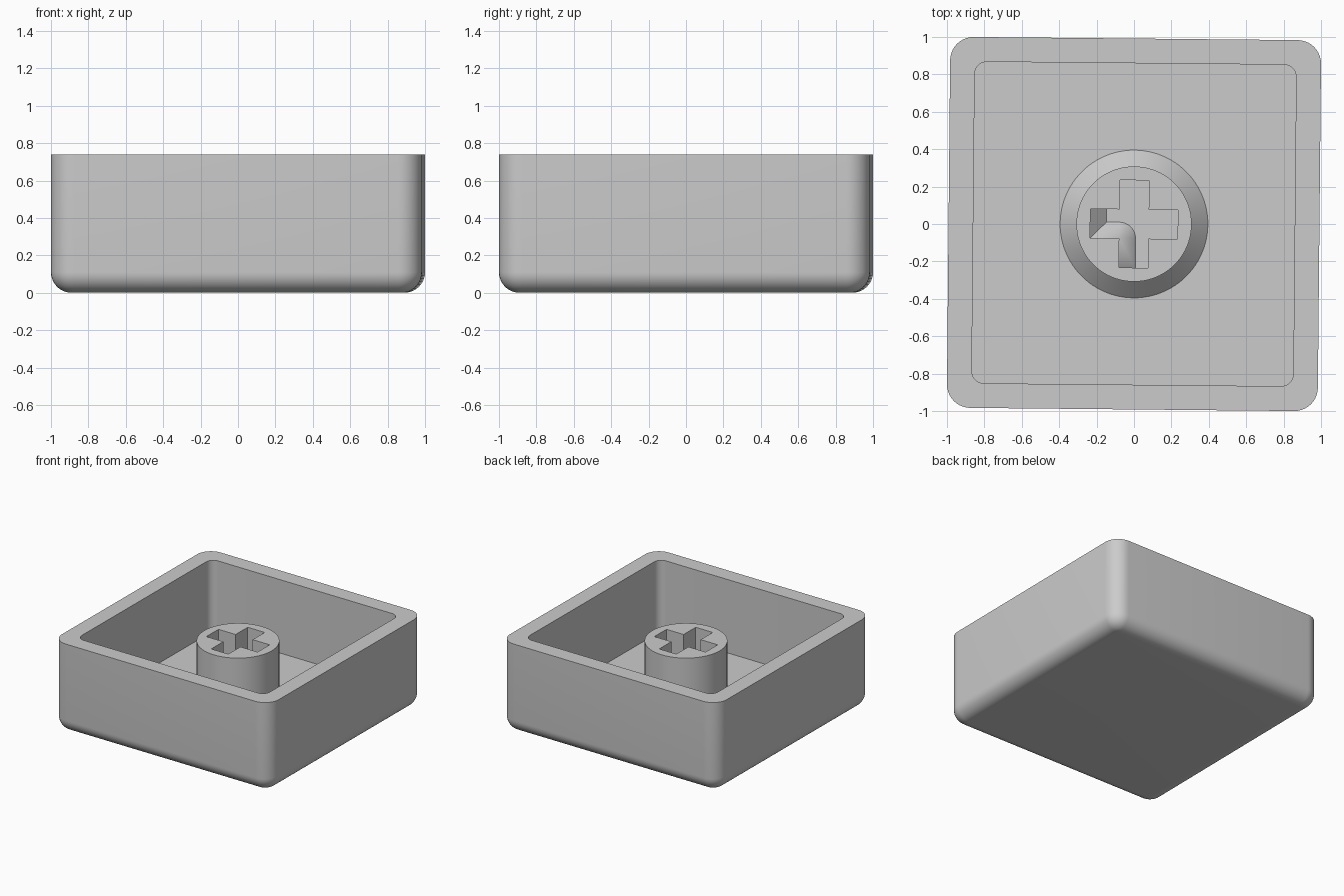
import bpy, bmesh, math

if "Cube" in bpy.data.objects:
    bpy.data.objects.remove(bpy.data.objects["Cube"])

H, HALF, WALL, FLOOR = 0.738, 0.9915, 0.132, 0.135
STEM_TOP, STEM_R, CHAMFER = 0.625, 0.308, 0.087
ARM, ARM_W = 0.234, 0.078
TURN = math.radians(-0.55)

grey = bpy.data.materials.new("plain grey")
grey.diffuse_color = (0.6, 0.6, 0.6, 1)
grey.use_nodes = True
grey.node_tree.nodes["Principled BSDF"].inputs["Base Color"].default_value = grey.diffuse_color


def make(name, rings, closed=True):
    """Loft point rings into a mesh object; cap both ends when closed."""
    bm = bmesh.new()
    loops = [[bm.verts.new(p) for p in ring] for ring in rings]
    n = len(loops[0])
    for a, b in zip(loops, loops[1:]):
        for i in range(n):
            j = (i + 1) % n
            bm.faces.new((a[i], a[j], b[j], b[i]))
    if closed:
        bm.faces.new(loops[0][::-1])
        bm.faces.new(loops[-1])
    bmesh.ops.recalc_face_normals(bm, faces=bm.faces)
    mesh = bpy.data.meshes.new(name)
    bm.to_mesh(mesh)
    bm.free()
    mesh.materials.append(grey)
    obj = bpy.data.objects.new(name, mesh)
    bpy.context.collection.objects.link(obj)
    obj.rotation_euler.z = TURN
    return obj


def activate(obj):
    bpy.ops.object.select_all(action='DESELECT')
    obj.select_set(True)
    bpy.context.view_layer.objects.active = obj


def smooth(obj):
    activate(obj)
    bpy.ops.object.shade_smooth_by_angle(angle=math.radians(30))


def rounded_square(half, r, z, steps=10):
    pts = []
    for k, (sx, sy) in enumerate(((1, 1), (-1, 1), (-1, -1), (1, -1))):
        for i in range(steps + 1):
            a = math.pi / 2 * (k + i / steps)
            pts.append((sx * (half - r) + r * math.cos(a),
                        sy * (half - r) + r * math.sin(a), z))
    return pts


def circle(r, z, n=96):
    return [(r * math.cos(2 * math.pi * i / n), r * math.sin(2 * math.pi * i / n), z)
            for i in range(n)]


# Open shell: rounded bottom edge, outer wall, rim, cavity wall, cavity floor
R, FILLET, STEPS = 0.125, 0.11, 10
rings = []
for i in range(STEPS + 1):
    a = math.pi / 2 * i / STEPS
    inset = FILLET * (1 - math.sin(a))
    rings.append(rounded_square(HALF - inset, R - inset, FILLET * (1 - math.cos(a))))
rings.append(rounded_square(HALF, R, H))
rings.append(rounded_square(HALF - WALL, 0.065, H))
rings.append(rounded_square(HALF - WALL, 0.065, FLOOR))
shell = make("shell", rings)
smooth(shell)

# Round stem with a chamfered foot
stem = make("stem", [circle(STEM_R + CHAMFER, FLOOR - 0.02),
                     circle(STEM_R + CHAMFER, FLOOR),
                     circle(STEM_R, FLOOR + CHAMFER),
                     circle(STEM_R, STEM_TOP)])

# Cross-shaped slot cut down to the cavity floor
cross = [(ARM, -ARM_W), (ARM, ARM_W), (ARM_W, ARM_W)]
outline = []
for k in range(4):
    c, s = round(math.cos(k * math.pi / 2)), round(math.sin(k * math.pi / 2))
    outline += [(x * c - y * s, x * s + y * c) for x, y in cross]
cutter = make("slot_cutter", [[(x, y, z) for x, y in outline]
                              for z in (FLOOR - 0.1, STEM_TOP + 0.1)])
mod = stem.modifiers.new("slot", 'BOOLEAN')
mod.operation, mod.solver, mod.object = 'DIFFERENCE', 'EXACT', cutter
activate(stem)
bpy.ops.object.modifier_apply(modifier=mod.name)
bpy.data.objects.remove(cutter, do_unlink=True)
smooth(stem)

# Chamfer strip along one inner corner of the slot
w, c = ARM_W, CHAMFER
high = [(-ARM, w), (-ARM, -w), (-w, -w)]
low = [(-ARM + c, w), (-ARM + c, -w + c), (-w, -w + c)]
for i in range(1, 11):
    a = math.pi / 2 * (1 - i / 10)
    high.append((-w, -w))
    low.append((-w + c * math.cos(a), -w + c * math.sin(a)))
high.append((-w, -ARM))
low.append((-w + c, -ARM))
bm = bmesh.new()
top = [bm.verts.new((x, y, FLOOR + c)) for x, y in high]
base = [bm.verts.new((x, y, FLOOR)) for x, y in low]
for i in range(len(top) - 1):
    bm.faces.new((top[i], base[i], base[i + 1], top[i + 1]))
bmesh.ops.remove_doubles(bm, verts=bm.verts, dist=1e-4)
bm.normal_update()
if sum(f.normal.z for f in bm.faces) < 0:
    bmesh.ops.reverse_faces(bm, faces=bm.faces)
mesh = bpy.data.meshes.new("slot_chamfer")
bm.to_mesh(mesh)
bm.free()
mesh.materials.append(grey)
strip = bpy.data.objects.new("slot_chamfer", mesh)
bpy.context.collection.objects.link(strip)
strip.rotation_euler.z = TURN
smooth(strip)
